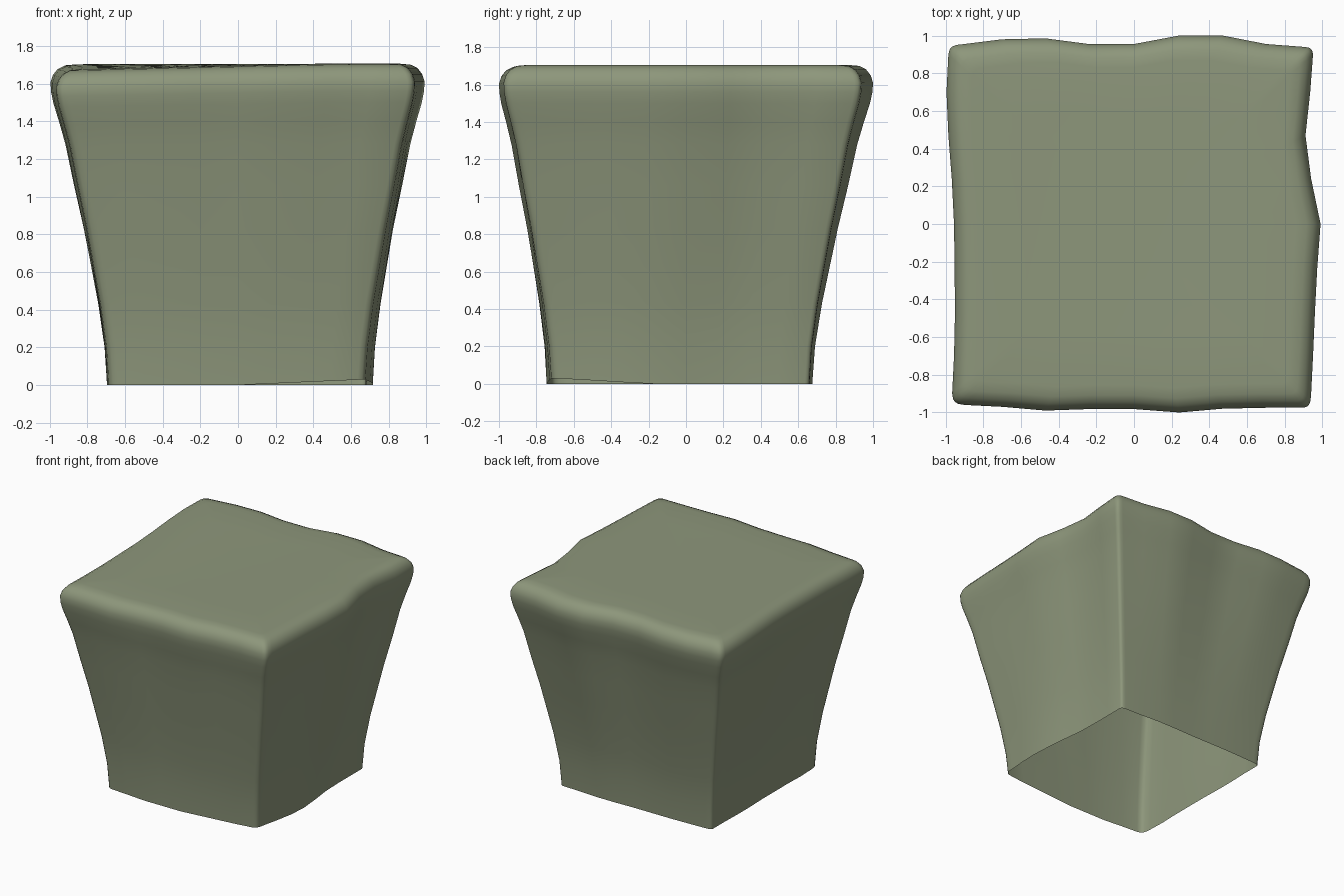
import bpy, bmesh
from mathutils import Vector, Matrix

if "Cube" in bpy.data.objects:
    bpy.data.objects.remove(bpy.data.objects["Cube"])

# Distance of each side from the centre, sampled along the side (front, right, back, left)
U = [-.9, -.7, -.47, -.24, 0, .24, .47, .7, .9]
TOP = [[.96, .97, .99, .982, .982, 1.0, .98, .975, .975],
       [.94, .95, .96, .972, .99, .94, .91, .935, .95],
       [.94, .955, 1.0, 1.0, .955, .955, .985, .98, .955],
       [.985, .995, .985, .967, .955, .952, .95, .955, .965]]
BOTTOM = [[.72, .73, .745, .745, .745, .74, .735, .73, .72],
          [.68, .70, .715, .715, .70, .68, .675, .675, .675],
          [.66, .665, .675, .675, .67, .67, .67, .665, .66],
          [.69, .69, .695, .695, .69, .69, .69, .695, .69]]


def outline(sides, u_scale):
    """Closed wavy square with softened corners."""
    runs = []
    for i, dists in enumerate(sides):
        turn = Matrix([[(1, 0, -1, 0)[i], (0, -1, 0, 1)[i]],
                       [(0, 1, 0, -1)[i], (1, 0, -1, 0)[i]]])
        runs.append([turn @ Vector((u * u_scale, -d)) for u, d in zip(U, dists)])
    pts = []
    for i, run in enumerate(runs):
        a, b = run[-1], runs[(i + 1) % 4][0]
        corner = Vector((b.x, a.y)) if i % 2 == 0 else Vector((a.x, b.y))
        pts += run
        for t in (.3, .5, .7):
            pts.append(a * (1 - t) ** 2 + corner * 2 * t * (1 - t) + b * t * t)
    return pts


top, bottom = outline(TOP, 1), outline(BOTTOM, .705)

# Height, blend from bottom to top outline, inset scale
RINGS = [(0, 0, 1), (.2, .045, 1), (.43, .16, 1), (.63, .29, 1), (.83, .42, 1),
         (1.06, .59, 1), (1.28, .74, 1), (1.40, .85, 1), (1.50, .95, 1), (1.56, .99, 1),
         (1.61, 1, 1), (1.65, 1, .987), (1.682, 1, .962), (1.70, 1, .925),
         (1.705, 1, .87), (1.705, 1, .6), (1.705, 1, .3)]

bm = bmesh.new()
rings = []
for z, t, s in RINGS:
    ring = []
    for b, p in zip(bottom, top):
        q = b.lerp(p, t) * s
        # Raised front-right foot, slightly sunken front-left top
        foot = .03 * max(0, q.x / .68) * max(0, min(1, (-q.y - .2) / .5)) if z == 0 else 0
        sink = .035 * max(0, (.5 - q.x) / 1.45) * max(0, (1 - q.y) / 2) * max(0, (z - 1) / .7)
        ring.append(bm.verts.new((q.x, q.y, z + foot - sink)))
    rings.append(ring)

# Walls, rounded rim and top; the underside stays open
n = len(top)
for lo, hi in zip(rings, rings[1:]):
    for i in range(n):
        j = (i + 1) % n
        bm.faces.new((lo[i], lo[j], hi[j], hi[i]))
bm.faces.new(rings[-1])
for f in bm.faces:
    f.smooth = True

mesh = bpy.data.meshes.new("flared_block")
bm.to_mesh(mesh)
bm.free()
block = bpy.data.objects.new("flared_block", mesh)
bpy.context.collection.objects.link(block)

# Grey-green stone colour
mat = bpy.data.materials.new("grey_green")
mat.diffuse_color = (.27, .31, .20, 1)
mat.use_nodes = True
mat.node_tree.nodes["Principled BSDF"].inputs["Base Color"].default_value = mat.diffuse_color
mesh.materials.append(mat)
